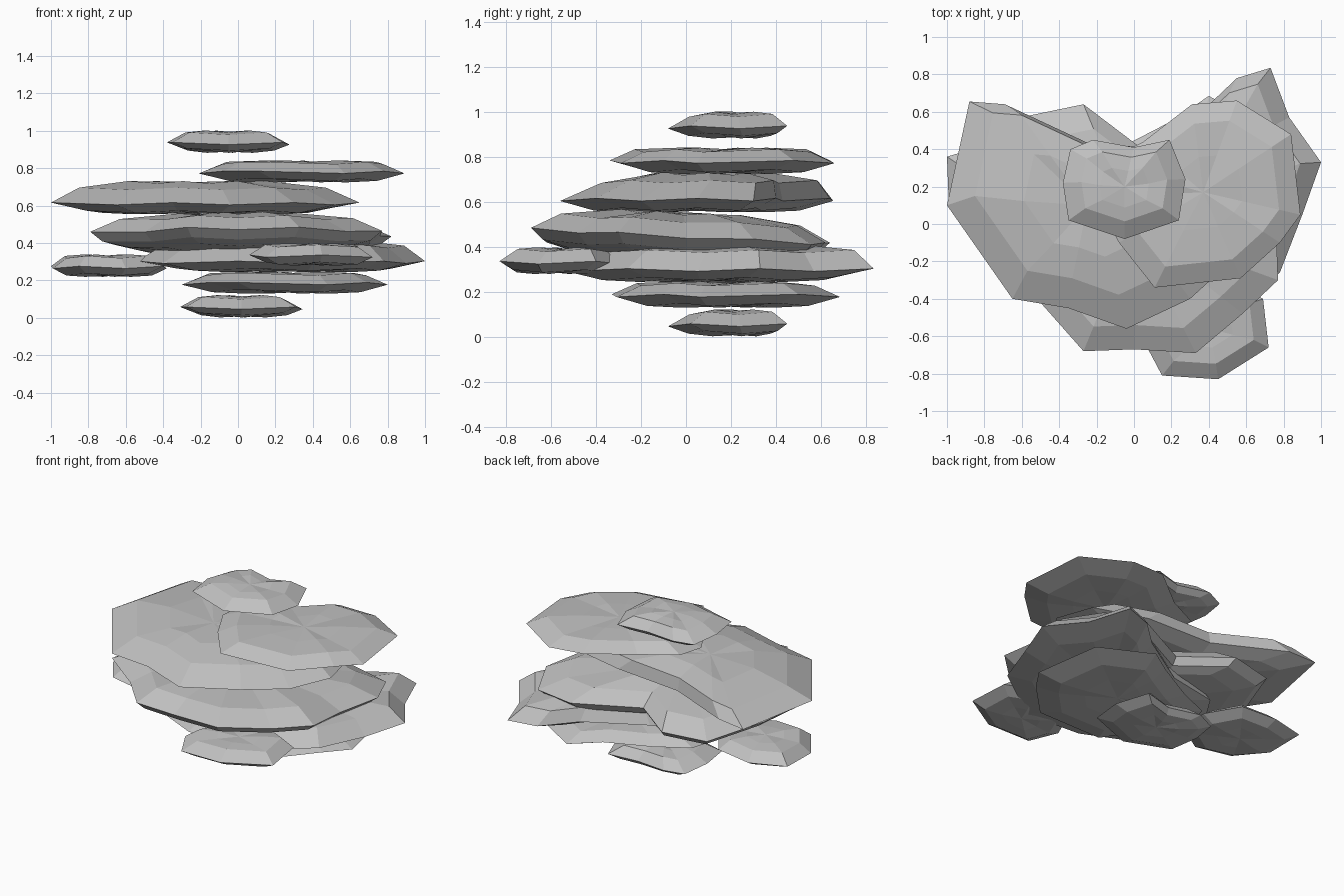
import bpy, bmesh
from mathutils import Vector

if "Cube" in bpy.data.objects:
    bpy.data.objects.remove(bpy.data.objects["Cube"], do_unlink=True)

# One plain stone colour
stone = bpy.data.materials.new("stone_grey")
stone.use_nodes = True
GREY = (0.53, 0.53, 0.53, 1)
stone.diffuse_color = GREY
stone.node_tree.nodes["Principled BSDF"].inputs["Base Color"].default_value = GREY


def slab(name, outline, centre, rings, offset=(0, 0, 0), tilt=0):
    """Flat rock: the outline is stacked as (scale, height, y shift) rings, capped by fans."""
    bm = bmesh.new()
    c = Vector((*centre, 0))
    off = Vector(offset)
    loops = []
    for scale, z, shift in rings:
        loop = []
        for i, (x, y) in enumerate(outline):
            d = (Vector((x, y, 0)) - c) * scale
            rise = z + tilt * d.y + 0.006 * (-1 if i % 2 else 1)
            loop.append(bm.verts.new(c + d + Vector((0, shift, rise)) + off))
        loops.append(loop)
    n = len(outline)
    for low, high in zip(loops, loops[1:]):
        for i in range(n):
            j = (i + 1) % n
            bm.faces.new((low[i], low[j], high[j], high[i]))
    # Centre fans close the underside and the top
    for loop, ring in ((loops[0], rings[0]), (loops[-1], rings[-1])):
        hub = bm.verts.new(c + Vector((0, ring[2], ring[1])) + off)
        for i in range(n):
            bm.faces.new((loop[i], loop[(i + 1) % n], hub))
    bmesh.ops.recalc_face_normals(bm, faces=bm.faces)
    mesh = bpy.data.meshes.new(name)
    bm.to_mesh(mesh)
    bm.free()
    mesh.materials.append(stone)
    obj = bpy.data.objects.new(name, mesh)
    bpy.context.collection.objects.link(obj)
    return obj


# Small stones: two share one outline
small = [(-.35, .02), (-.05, -.08), (.24, .02), (.275, .24), (.19, .45),
         (0, .41), (-.22, .45), (-.34, .4), (-.38, .22)]
small_rings = [(.4, .888, .03), (.75, .9, .02), (1, .932, 0), (.7, .985, .01), (.4, .995, 0)]
slab("top_stone", small, (-.05, .2), small_rings)
slab("base_stone", small, (-.05, .2), small_rings, (.07, 0, -.88))

side = [(-1, .36), (-.99, .1), (-.85, -.1), (-.6, -.14), (-.4, -.02), (-.38, .2),
        (-.52, .4), (-.76, .43)]
slab("side_stone", side, (-.7, .16),
     [(.4, .225, 0), (.75, .232, 0), (1, .27, 0), (.75, .325, 0), (.4, .333, 0)])

front = [(.06, -.64), (.15, -.81), (.45, -.83), (.72, -.66), (.69, -.4),
         (.52, -.3), (.38, -.38), (.16, -.42)]
slab("front_stone", front, (.4, -.58),
     [(.4, .285, 0), (.75, .292, 0), (1, .33, 0), (.75, .385, .02), (.4, .392, .02)])

# Medium slabs
upper = [(.11, -.34), (.57, -.29), (.78, -.1), (.89, .05), (.84, .48), (.55, .66),
         (.31, .64), (.05, .44), (-.18, .32), (-.21, .14), (-.08, -.1)]
lower = [(0, -.33), (.48, -.31), (.69, -.1), (.8, .06), (.72, .5), (.4, .685),
         (.22, .56), (-.05, .42), (-.27, .32), (-.3, .14), (-.15, -.1)]
medium_rings = [(.4, .73, 0), (.72, .738, 0), (1, .778, 0), (.78, .828, 0), (.4, .835, 0)]
slab("upper_slab", upper, (.37, .17), medium_rings)
slab("lower_slab", lower, (.28, .18), medium_rings, (0, 0, -.595))

# Three large slabs
wide = [(-1, .1), (-.65, -.4), (-.35, -.45), (-.04, -.56), (.3, -.4), (.52, -.2),
        (.65, .05), (.58, .3), (.22, .4), (-.24, .43), (-.69, .64), (-.88, .655)]
slab("wide_slab", wide, (-.25, .05),
     [(.5, .56, 0), (.75, .567, 0), (1, .61, 0), (.8, .69, .06), (.45, .725, .05)])

middle = [(-.79, -.2), (-.5, -.42), (-.27, -.68), (0, -.67), (.33, -.69), (.58, -.48),
          (.77, -.3), (.76, 0), (.82, .3), (.7, .56), (.42, .62), (.02, .42), (-.27, .64),
          (-.56, .58), (-.72, .2)]
slab("middle_slab", middle, (0, -.02),
     [(.5, .35, 0), (.75, .365, 0), (.92, .395, 0), (1, .445, 0), (.8, .515, 0), (.4, .548, 0)],
     tilt=-.05)

broad = [(-.54, 0), (-.4, -.32), (0, -.52), (.4, -.53), (.78, -.26), (.9, .05), (1, .33),
         (.83, .57), (.73, .835), (.55, .78), (.36, .6), (0, .38), (-.35, .3)]
slab("broad_slab", broad, (.3, .1),
     [(.5, .25, 0), (.75, .258, 0), (1, .297, 0), (.84, .38, .03), (.45, .41, .02)])
